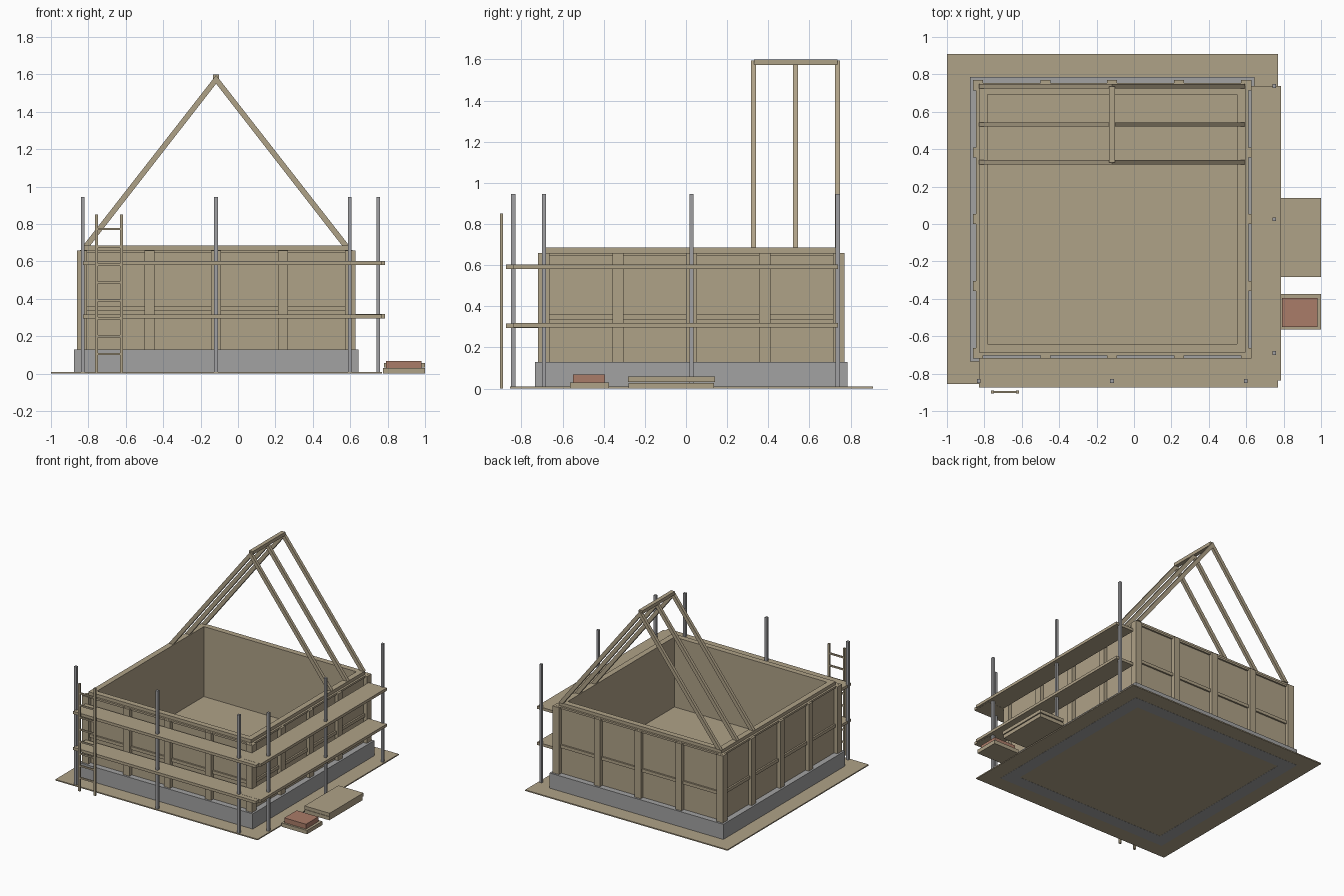
import bpy
import bmesh

cube = bpy.data.objects.get("Cube")
if cube:
    bpy.data.objects.remove(cube, do_unlink=True)


def material(name, r, g, b):
    m = bpy.data.materials.new(name)
    m.use_nodes = True
    m.diffuse_color = (r, g, b, 1)
    m.node_tree.nodes["Principled BSDF"].inputs["Base Color"].default_value = (r, g, b, 1)
    return m


WOOD = material("tan wood", 0.43, 0.36, 0.245)
CONCRETE = material("grey concrete", 0.36, 0.36, 0.36)
STEEL = material("grey steel", 0.35, 0.35, 0.36)
BRICK = material("red brick", 0.40, 0.20, 0.14)

# Centre of the house plan
CX, CY = -0.117, 0.026


def finish(name, bm, mat):
    bmesh.ops.recalc_face_normals(bm, faces=bm.faces[:])
    mesh = bpy.data.meshes.new(name)
    bm.to_mesh(mesh)
    bm.free()
    mesh.materials.append(mat)
    obj = bpy.data.objects.new(name, mesh)
    bpy.context.collection.objects.link(obj)
    return obj


def box(name, x, y, z, mat):
    """Box from (min, max) ranges on each axis."""
    bm = bmesh.new()
    bmesh.ops.create_cube(bm, size=1)
    for v in bm.verts:
        v.co = [r[0] if c < 0 else r[1] for r, c in zip((x, y, z), v.co)]
    return finish(name, bm, mat)


def around(c, half):
    return (c - half, c + half)


def ring(name, outer, inner, z, mat):
    """Square frame around the house centre."""
    bm = bmesh.new()
    corners = [(-1, -1), (1, -1), (1, 1), (-1, 1)]
    loops = [[bm.verts.new((CX + a * h, CY + b * h, k)) for a, b in corners]
             for h, k in ((outer, z[0]), (outer, z[1]), (inner, z[1]), (inner, z[0]))]
    for i in range(4):
        p, q = loops[i], loops[(i + 1) % 4]
        for j in range(4):
            k = (j + 1) % 4
            bm.faces.new((p[j], p[k], q[k], q[j]))
    return finish(name, bm, mat)


def extrude_xz(name, points, y, mat):
    """Profile in the xz plane, extruded along y."""
    bm = bmesh.new()
    face = bm.faces.new([bm.verts.new((px, y[0], pz)) for px, pz in points])
    out = bmesh.ops.extrude_face_region(bm, geom=[face])
    verts = [g for g in out["geom"] if isinstance(g, bmesh.types.BMVert)]
    bmesh.ops.translate(bm, verts=verts, vec=(0, y[1] - y[0], 0))
    return finish(name, bm, mat)


# Ground, foundation and floor
box("ground_slab", (-1, 0.77), (-0.855, 0.91), (0.001, 0.01), WOOD)
ring("foundation", 0.76, 0.66, (0, 0.13), CONCRETE)
box("floor", around(CX, 0.69), around(CY, 0.69), (0.11, 0.131), WOOD)

# Walls with rails and top plate
ring("walls", 0.715, 0.668, (0.13, 0.66), WOOD)
ring("middle_rail", 0.728, 0.69, (0.335, 0.36), WOOD)
ring("top_rail", 0.728, 0.69, (0.645, 0.66), WOOD)
ring("top_plate", 0.712, 0.667, (0.66, 0.685), WOOD)

# Studs on all four walls, and corner posts
for side in (-1, 1):
    wall = sorted((side * 0.70, side * 0.745))
    for step in (-1, 0, 1):
        off = step * 0.357
        box("wall_stud", around(CX + off, 0.027),
            (CY + wall[0], CY + wall[1]), (0.13, 0.658), WOOD)
        box("wall_stud", (CX + wall[0], CX + wall[1]),
            around(CY + off, 0.027), (0.13, 0.658), WOOD)
    for other in (-1, 1):
        box("corner_post", around(CX + side * 0.717, 0.028),
            around(CY + other * 0.717, 0.028), (0.13, 0.659), WOOD)

# Roof rafters and ridge beam
for y in (0.329, 0.532, 0.736):
    for side in (-1, 1):
        profile = [(0.711, 0.685), (0.673, 0.685), (0, 1.55), (0, 1.596)]
        extrude_xz("rafter", [(CX + side * px, pz) for px, pz in profile],
                   around(y, 0.012), WOOD)
box("ridge_beam", around(CX, 0.016), (0.33, 0.736), (1.573, 1.6), WOOD)

# Scaffold poles and decks
for x, y in [(-0.83, -0.84), (CX, -0.84), (0.598, -0.84),
             (0.75, -0.69), (0.75, 0.026), (0.75, 0.738)]:
    box("scaffold_pole", around(x, 0.01), around(y, 0.01), (0.005, 0.945), STEEL)
for z in (0.295, 0.58):
    box("front_deck", (-0.83, 0.77), (-0.875, -0.717), (z, z + 0.022), WOOD)
    box("side_deck", (0.627, 0.786), (-0.838, 0.738), (z + 0.001, z + 0.023), WOOD)

# Ladder
for x in (-0.757, -0.623):
    box("ladder_rail", around(x, 0.008), (-0.905, -0.89), (0, 0.85), WOOD)
for i in range(8):
    box("ladder_rung", (-0.757, -0.623), (-0.903, -0.892),
        around(0.105 + i * 0.0955, 0.006), WOOD)

# Building supplies beside the house
box("lower_boards", (0.78, 0.995), (-0.28, 0.135), (0, 0.028), WOOD)
box("upper_boards", (0.78, 1.0), (-0.283, 0.14), (0.032, 0.058), WOOD)
box("brick_pallet", (0.775, 1.0), (-0.565, -0.375), (0, 0.03), WOOD)
box("brick_stack", (0.79, 0.98), (-0.55, -0.395), (0.03, 0.068), BRICK)
